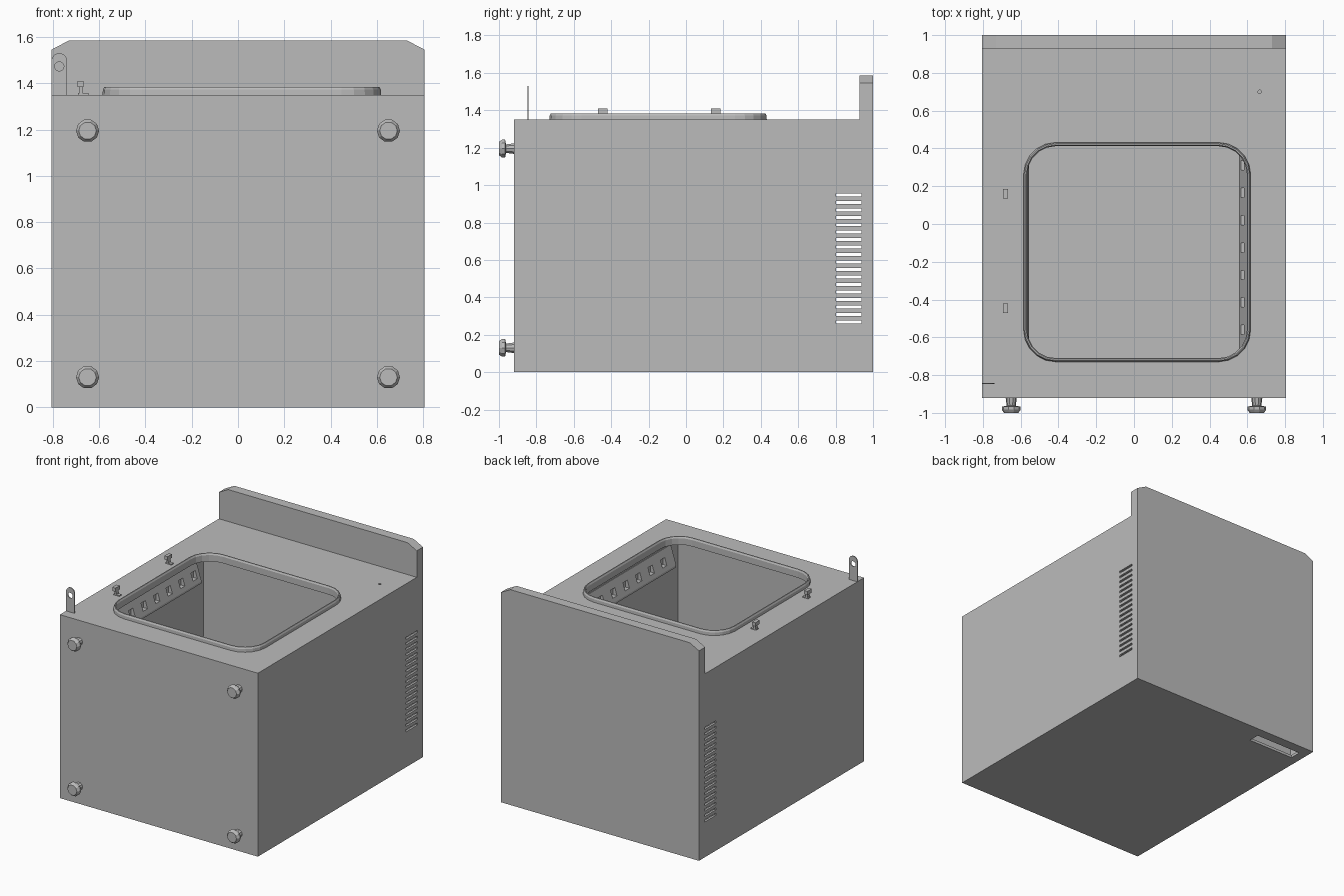
import bpy, bmesh, math

if "Cube" in bpy.data.objects:
    bpy.data.objects.remove(bpy.data.objects["Cube"])

steel = bpy.data.materials.new("brushed grey steel")
steel.use_nodes = True
GREY = (0.5, 0.5, 0.5, 1)
steel.diffuse_color = GREY
steel.node_tree.nodes["Principled BSDF"].inputs["Base Color"].default_value = GREY

W, FRONT, BACK, TOP = 0.806, -0.92, 1.0, 1.35


def finish(name, bm):
    bmesh.ops.recalc_face_normals(bm, faces=bm.faces)
    mesh = bpy.data.meshes.new(name)
    bm.to_mesh(mesh)
    bm.free()
    mesh.materials.append(steel)
    ob = bpy.data.objects.new(name, mesh)
    bpy.context.scene.collection.objects.link(ob)
    return ob


def loft(name, loops, closed=False):
    """Bridge equal-length loops; cap the ends unless the loops form a ring."""
    bm = bmesh.new()
    rings = [[bm.verts.new(p) for p in loop] for loop in loops]
    n = len(rings[0])
    pairs = list(zip(rings, rings[1:]))
    if closed:
        pairs.append((rings[-1], rings[0]))
    else:
        bm.faces.new(rings[0])
        bm.faces.new(rings[-1])
    for a, b in pairs:
        for i in range(n):
            j = (i + 1) % n
            bm.faces.new((a[i], a[j], b[j], b[i]))
    return finish(name, bm)


def boxes(name, spans):
    bm = bmesh.new()
    for (x0, x1), (y0, y1), (z0, z1) in spans:
        made = bmesh.ops.create_cube(bm, size=1)["verts"]
        for v in made:
            v.co.x = x0 if v.co.x < 0 else x1
            v.co.y = y0 if v.co.y < 0 else y1
            v.co.z = z0 if v.co.z < 0 else z1
    return finish(name, bm)


def circle(r, n, turn=0):
    return [(r * math.cos(math.tau * i / n + turn), r * math.sin(math.tau * i / n + turn))
            for i in range(n)]


def prism_y(name, outline, y0, y1):
    return loft(name, [[(x, y, z) for x, z in outline] for y in (y0, y1)])


def cut(ob, cutter):
    cutter.hide_render = True
    mod = ob.modifiers.new("cut", "BOOLEAN")
    mod.operation, mod.solver, mod.object = "DIFFERENCE", "EXACT", cutter
    bpy.context.view_layer.objects.active = ob
    bpy.ops.object.modifier_apply(modifier=mod.name)
    bpy.data.objects.remove(cutter)


def opening(inset, z, r=0.17, seg=5):
    """Rounded outline of the oven mouth."""
    x0, x1, y0, y1 = -0.585, 0.618, -0.73, 0.432
    pts = []
    for k, (cx, cy) in enumerate([(x1 - r, y1 - r), (x0 + r, y1 - r),
                                  (x0 + r, y0 + r), (x1 - r, y0 + r)]):
        for i in range(seg + 1):
            a = math.pi / 2 * (k + i / seg)
            pts.append((cx + (r - inset) * math.cos(a), cy + (r - inset) * math.sin(a), z))
    return pts


# Cabinet with chamber, rounded mouth, vent duct and floor cutout
cabinet = boxes("cabinet", [((-W, W), (FRONT, BACK), (0, TOP))])
cut(cabinet, boxes("chamber_cutter", [((-0.605, 0.605), (-0.77, 0.46), (0.3, 1.33))]))
cut(cabinet, loft("mouth_cutter", [opening(0.019, 1.25), opening(0.019, 1.5)]))
cut(cabinet, boxes("duct_cutter", [((-0.79, 0.79), (0.77, 0.985), (0.02, 1.33))]))
cut(cabinet, boxes("floor_cutter", [((-0.74, -0.36), (0.84, 0.925), (-0.1, 0.1))]))
cut(cabinet, boxes("vent_cutter", [((-1, 1), (0.803, 0.938), (z, z + 0.016))
                                   for z in [0.26 + 0.04 * i for i in range(18)]]))
cut(cabinet, loft("pinhole_cutter", [[(0.665 + x, 0.7 + y, z) for x, y in circle(0.009, 10)]
                                     for z in (1.3, 1.4)]))

# Raised panel along the back with clipped corners
prism_y("back_panel", [(-W, TOP), (W, TOP), (W, 1.545), (0.73, 1.585),
                       (-0.73, 1.585), (-W, 1.545)], 0.928, BACK)

# Raised lip around the mouth
loft("mouth_lip", [opening(0, TOP - 0.005), opening(0.001, 1.372), opening(0.007, 1.384),
                   opening(0.014, 1.384), opening(0.02, 1.372), opening(0.02, 1.325)], closed=True)

# Sloping slotted rails on both chamber walls
for side, word in ((-1, "right"), (1, "left")):
    profile = [(0.606, 1.31), (0.6, 1.31), (0.556, 1.17), (0.556, 1.155), (0.606, 1.155)]
    rail = loft(word + "_rail", [[(side * x, y, z) for x, z in profile] for y in (-0.68, 0.37)])
    cut(rail, boxes("slot_cutter", [(sorted((side * 0.5, side * 0.598)), (y, y + 0.05), (1.2, 1.255))
                                    for y in [-0.585 + 0.145 * i for i in range(7)]]))

# Four levelling feet on the front
for x in (-0.65, 0.65):
    for z in (0.13, 1.195):
        steps = [(0.03, FRONT + 0.005), (0.024, -0.962), (0.05, -0.967), (0.05, -0.983), (0.038, -1.0)]
        loft("levelling_foot", [[(x + u, y, z + v) for u, v in circle(r, 10)] for r, y in steps])

# Upright eyelet tab at the front corner
arch = [(-0.772 + u, 1.496 + v) for u, v in
        [(0.034 * math.cos(math.pi * i / 10), 0.034 * math.sin(math.pi * i / 10)) for i in range(11)]]
tab = prism_y("eyelet_tab", [(-W, TOP - 0.01), (-0.738, TOP - 0.01)] + arch, -0.848, -0.841)
cut(tab, prism_y("eyelet_cutter", [(-0.772 + u, 1.473 + v) for u, v in circle(0.02, 14)], -0.9, -0.8))

# Pair of door catches beside the mouth
for y in (-0.445, 0.16):
    boxes("door_catch", [((-0.685, -0.672), (y - 0.013, y + 0.013), (TOP - 0.005, 1.385)),
                         ((-0.694, -0.668), (y - 0.025, y + 0.025), (1.383, 1.41)),
                         ((-0.692, -0.645), (y - 0.013, y + 0.013), (TOP, 1.357))])
